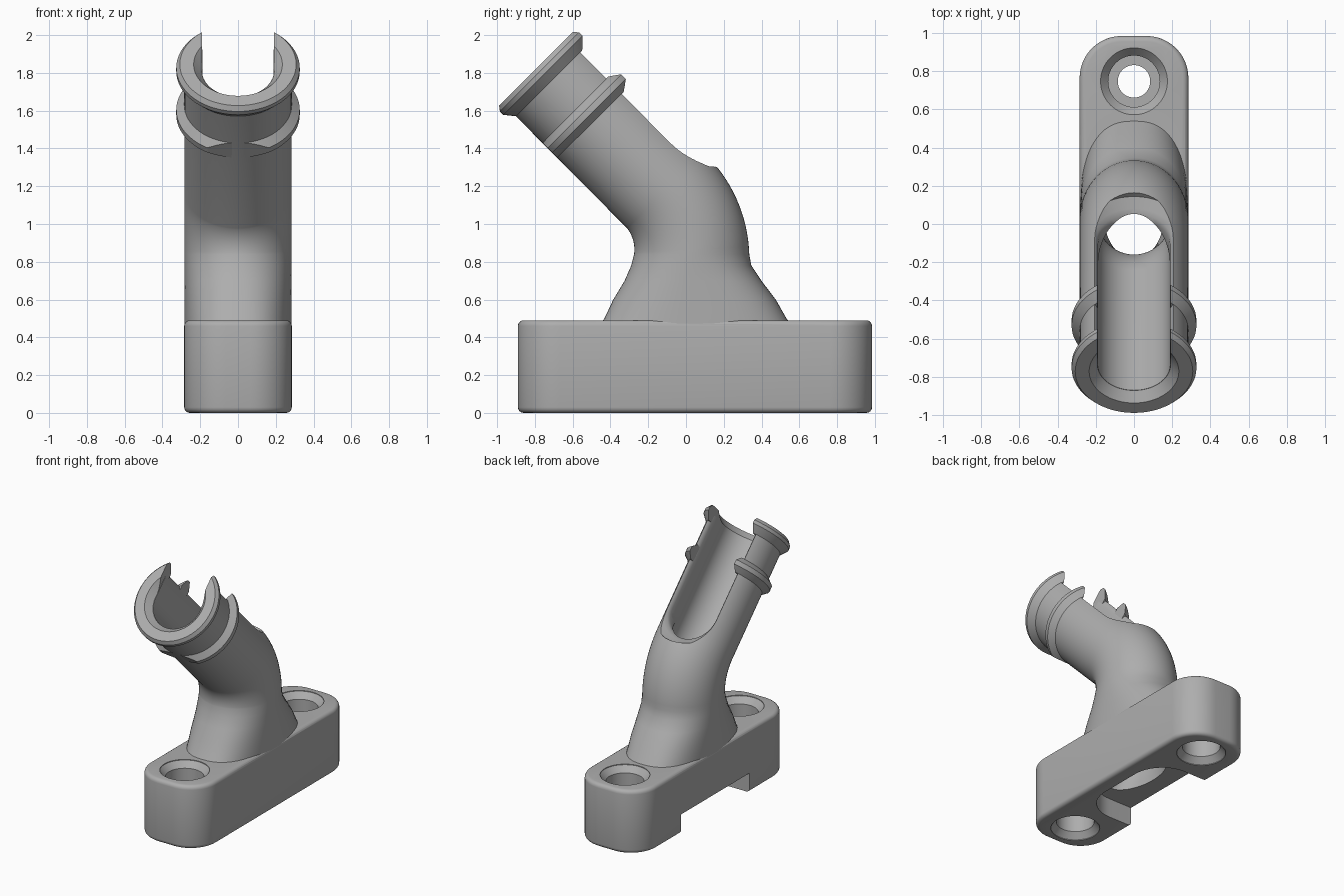
import bpy, bmesh
from math import sin, cos, pi, radians, copysign
from mathutils import Matrix, Vector

if "Cube" in bpy.data.objects:
    bpy.data.objects.remove(bpy.data.objects["Cube"])

grey = bpy.data.materials.new("plain_grey")
grey.use_nodes = True
COLOUR = (0.42, 0.42, 0.42, 1)
grey.diffuse_color = COLOUR
grey.node_tree.nodes["Principled BSDF"].inputs["Base Color"].default_value = COLOUR

BASE_Y = 0.0475          # middle of the foot
HOLE_Y = 0.70            # bolt hole distance from that middle
BORE = 0.19              # inner radius of the spout
TUBE = 0.285             # outer radius of the spout
END = 1.80               # where the tube stops along its axis

# Frame of the tilted spout: across, up from the axis, along the axis
ACROSS = Vector((1, 0, 0))
UP = Vector((0, 1, 1)).normalized()
ALONG = Vector((0, -1, 1)).normalized()
ORIGIN = Vector((0, 0.5365, 0.5365))


def frame(a, b, c):
    m = Matrix((a, b, c)).transposed().to_4x4()
    m.translation = ORIGIN
    return m


AXIS_FRAME = frame(ACROSS, UP, ALONG)
SLOT_FRAME = frame(ACROSS, ALONG, UP)


def oval(hx, hy, cx=0, cy=0, power=2, n=64):
    def bend(v):
        return copysign(abs(v) ** (2 / power), v)
    return [(cx + hx * bend(cos(2 * pi * i / n)), cy + hy * bend(sin(2 * pi * i / n)))
            for i in range(n)]


def rounded(hx, hy, rad, cx=0, cy=0, steps=12):
    pts = []
    for q, (sx, sy) in enumerate([(1, 1), (-1, 1), (-1, -1), (1, -1)]):
        for i in range(steps + 1):
            a = (q + i / steps) * pi / 2
            pts.append((cx + sx * (hx - rad) + rad * cos(a),
                        cy + sy * (hy - rad) + rad * sin(a)))
    return pts


def level(points, h):
    return [Vector((x, y, h)) for x, y in points]


def loft(name, rings, matrix=None):
    bm = bmesh.new()
    rows = [[bm.verts.new(p) for p in ring] for ring in rings]
    for low, high in zip(rows, rows[1:]):
        for i in range(len(low)):
            j = (i + 1) % len(low)
            bm.faces.new((low[i], low[j], high[j], high[i]))
    bm.faces.new(rows[0])
    bm.faces.new(rows[-1])
    if matrix:
        bm.transform(matrix)
    bmesh.ops.remove_doubles(bm, verts=bm.verts, dist=1e-5)
    bmesh.ops.recalc_face_normals(bm, faces=bm.faces)
    mesh = bpy.data.meshes.new(name)
    bm.to_mesh(mesh)
    bm.free()
    mesh.materials.append(grey)
    obj = bpy.data.objects.new(name, mesh)
    bpy.context.collection.objects.link(obj)
    return obj


def combine(target, tool, operation="DIFFERENCE"):
    mod = target.modifiers.new("boolean", "BOOLEAN")
    mod.operation = operation
    mod.solver = "EXACT"
    mod.object = tool
    bpy.context.view_layer.objects.active = target
    bpy.ops.object.modifier_apply(modifier=mod.name)
    bpy.data.objects.remove(tool)


def section(y, z, tilt, hx, hy, power=2):
    # Oval slice of the spout, leaning forward by tilt
    n = Vector((0, cos(tilt), sin(tilt)))
    return [Vector((0, y, z)) + ACROSS * u + n * v for u, v in oval(hx, hy, power=power)]


def bend(start, finish):
    # Slices round the bend, easing from one radius to another
    radius, out = 0.48, []
    for i in range(17):
        t = i / 16
        a = t * pi / 4
        r = start + (finish - start) * t
        out.append(section(0.03 - radius + radius * cos(a), 0.84 + radius * sin(a),
                           a, min(r, TUBE - 0.001), r))
    return out


def straight(s, r):
    p = ORIGIN + ALONG * s
    return section(p.y, p.z, pi / 4, r, r)


# Foot: long rounded block with soft top and bottom edges
rings = []
for z0, side in ((0, 1), (0.49, -1)):
    edge = []
    for i in range(5):
        a = i / 4 * pi / 2
        inset = 0.03 * (1 - sin(a))
        edge.append(level(rounded(0.285 - inset, 0.9375 - inset, 0.22 - inset, cy=BASE_Y),
                          z0 + side * 0.03 * (1 - cos(a))))
    rings += edge if side > 0 else edge[::-1]
body = loft("spout_body", rings)

# Flared neck, bend and straight spout
flare = [(0.05, 0.44, 0.50, 2.5), (0.05, 0.475, 0.50, 2.5), (0.05, 0.50, 0.482, 2.5),
         (0.045, 0.60, 0.43, 2.4), (0.037, 0.70, 0.362, 2.25), (0.028, 0.78, 0.318, 2.1)]
rings = [section(y, z, 0, 0.283, h, p) for y, z, h, p in flare]
rings += bend(0.305, TUBE) + [straight(END, TUBE)]
combine(body, loft("spout", rings), "UNION")

# Open pocket under the foot, towards one side
combine(body, loft("pocket", [level(rounded(0.385, 0.42, 0.25, -0.215, BASE_Y), z)
                              for z in (-0.1, 0.15)]))

# Passage from the pocket up through the spout
rings = [section(0.03, z, 0, hx, hy) for z, hx, hy in
         ((0.1, 0.15, 0.30), (0.2, 0.15, 0.26), (0.32, 0.155, 0.21), (0.5, BORE, BORE))]
combine(body, loft("passage", rings + bend(BORE, BORE) + [straight(2, BORE)]))


def slot(half, heights):
    # Long round-ended cutter opening the top of the spout
    return loft("slot", [level(rounded(half + grow, 0.6, half + grow - 0.001, cy=1.48 - grow), h)
                         for h, grow in heights], SLOT_FRAME)


combine(body, slot(0.188, ((0.02, 0), (0.16, 0), (0.185, 0.01), (0.205, 0.03), (0.25, 0.075),
                           (0.5, 0.075))))

# Bolt holes, chamfered and counterbored from both faces
hole = ((-0.05, 0.175), (0.005, 0.175), (0.05, 0.135), (0.2, 0.135), (0.2, 0.085),
        (0.29, 0.085), (0.29, 0.135), (0.44, 0.135), (0.485, 0.175), (0.54, 0.175))
for side in (-1, 1):
    combine(body, loft("bolt_hole", [level(oval(r, r, cy=BASE_Y + side * HOLE_Y), z)
                                     for z, r in hole]))


def collar(name, outer, inner):
    ring = loft(name, [level(oval(r, r), s) for s, r in outer], AXIS_FRAME)
    combine(ring, loft("collar_bore", [level(oval(r, r), s) for s, r in inner], AXIS_FRAME))
    combine(ring, slot(0.19, ((0, 0), (0.5, 0))))
    return ring


# Lip at the mouth, with a chamfered inside edge
lip = collar("mouth_lip",
             ((1.745, 0.283), (1.80, 0.327), (1.825, 0.327), (1.85, 0.308)),
             ((1.6, 0.192), (1.80, 0.192), (1.85, 0.235), (1.9, 0.278)))

# Middle collar, trimmed flat under the spout
ring = collar("middle_collar",
              ((1.435, 0.283), (1.475, 0.327), (1.51, 0.327), (1.55, 0.283)),
              ((1.3, 0.25), (1.7, 0.25)))
trim = [(-1, -1), (1, -1), (1, -0.284), (-1, -0.284)]
combine(ring, loft("trim", [level(trim, 1.3), level(trim, 1.7)], AXIS_FRAME))

# Smooth shading with crisp edges
for obj in (body, lip, ring):
    bpy.ops.object.select_all(action="DESELECT")
    obj.select_set(True)
    bpy.context.view_layer.objects.active = obj
    bpy.ops.object.shade_smooth_by_angle(angle=radians(30))
